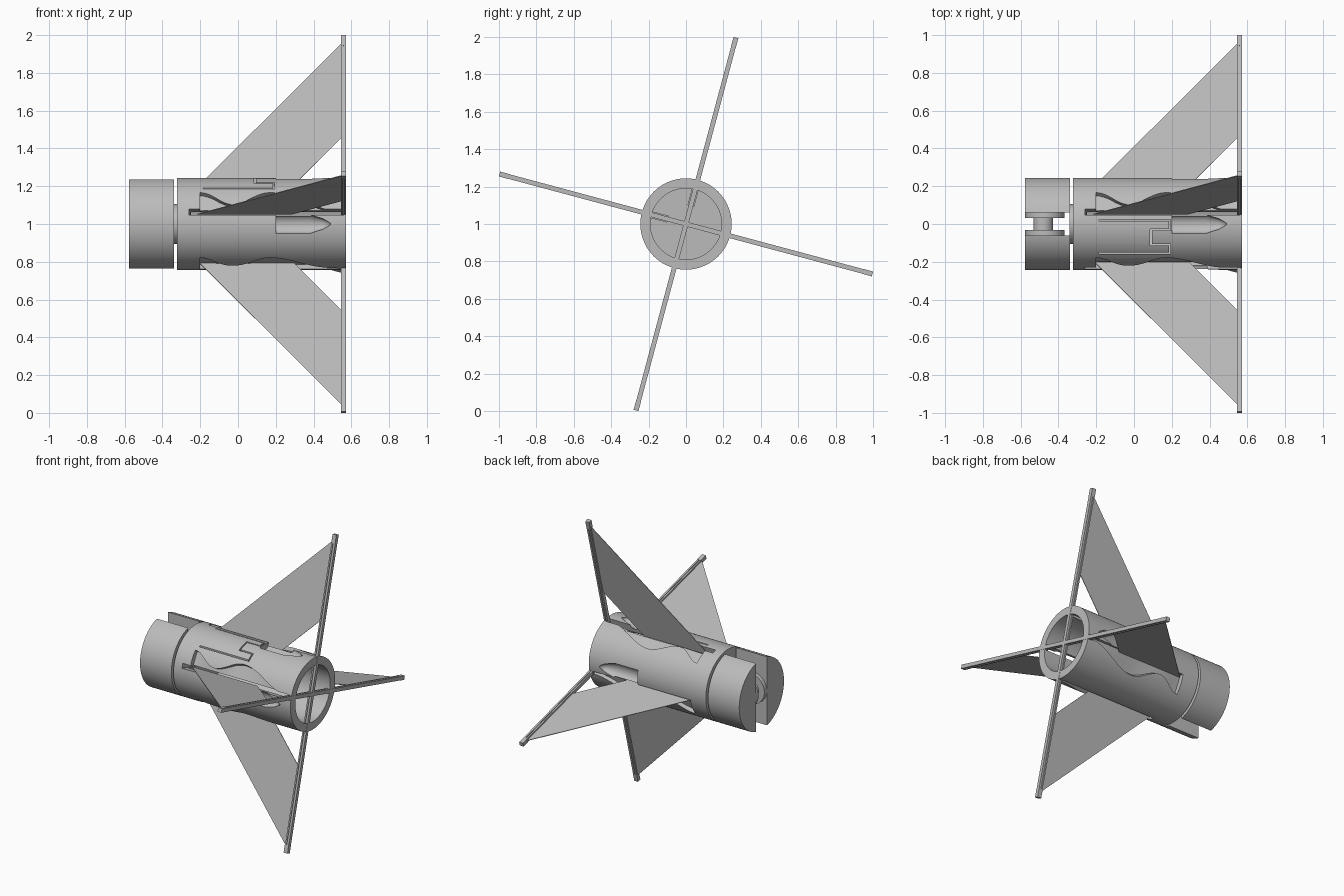
import bpy, bmesh, math
from mathutils import Matrix, Vector

cube = bpy.data.objects.get("Cube")
if cube:
    bpy.data.objects.remove(cube)

GREY = (0.5, 0.5, 0.5, 1)
grey = bpy.data.materials.new("plain grey")
grey.use_nodes = True
grey.diffuse_color = GREY
grey.node_tree.nodes["Principled BSDF"].inputs["Base Color"].default_value = GREY

CENTRE = Matrix.Translation((0, 0, 1))
ALONG_X = Matrix.Rotation(math.pi / 2, 4, 'Y')
ALONG_Y = Matrix.Rotation(math.pi / 2, 4, 'X')
R = 0.244


def around(deg):
    """Frame whose local z points outward from the body axis at this angle."""
    return CENTRE @ Matrix.Rotation(math.radians(deg - 90), 4, 'X')


def finish(bm, name, frame=CENTRE):
    bm.transform(frame)
    bmesh.ops.recalc_face_normals(bm, faces=bm.faces[:])
    mesh = bpy.data.meshes.new(name)
    bm.to_mesh(mesh)
    bm.free()
    ob = bpy.data.objects.new(name, mesh)
    bpy.context.collection.objects.link(ob)
    mesh.materials.append(grey)
    return ob


def activate(ob):
    bpy.ops.object.select_all(action='DESELECT')
    ob.select_set(True)
    bpy.context.view_layer.objects.active = ob


def smooth(ob):
    activate(ob)
    bpy.ops.object.shade_smooth_by_angle(angle=math.radians(30))
    return ob


def box(name, lo, hi, frame=CENTRE):
    bm = bmesh.new()
    bmesh.ops.create_cube(bm, size=1)
    lo, hi = Vector(lo), Vector(hi)
    for v in bm.verts:
        v.co = Vector([(a + b) / 2 + c * (b - a) for a, b, c in zip(lo, hi, v.co)])
    return finish(bm, name, frame)


def cylinder(bm, radius, start, end, axis, offset=(0, 0, 0), sides=96):
    place = Matrix.Translation(offset) @ axis @ Matrix.Translation((0, 0, (start + end) / 2))
    bmesh.ops.create_cone(bm, cap_ends=True, segments=sides, radius1=radius,
                          radius2=radius, depth=abs(end - start), matrix=place)


def lathe(profile, steps, frame, name):
    """Closed solid spun about the x axis from (x, radius) points."""
    bm = bmesh.new()
    verts = [bm.verts.new((x, 0, r)) for x, r in profile]
    edges = [bm.edges.new(p) for p in zip(verts, verts[1:])]
    bmesh.ops.spin(bm, geom=verts + edges, axis=(1, 0, 0), cent=(0, 0, 0),
                   angle=2 * math.pi, steps=steps)
    bmesh.ops.remove_doubles(bm, verts=bm.verts[:], dist=0.0001)
    return finish(bm, name, frame)


def prism(name, outline, half, frame):
    """Extrude an (x, radius) outline sideways."""
    bm = bmesh.new()
    face = bm.faces.new([bm.verts.new((x, -half, r)) for x, r in outline])
    new = bmesh.ops.extrude_face_region(bm, geom=[face])["geom"]
    moved = [g for g in new if isinstance(g, bmesh.types.BMVert)]
    bmesh.ops.translate(bm, verts=moved, vec=(0, 2 * half, 0))
    return finish(bm, name, frame)


def cut(target, cutter):
    cutter.hide_render = True
    mod = target.modifiers.new("cut", 'BOOLEAN')
    mod.operation, mod.solver, mod.object = 'DIFFERENCE', 'EXACT', cutter
    activate(target)
    bpy.ops.object.modifier_apply(modifier=mod.name)
    bpy.data.objects.remove(cutter)


WAVE = [(-0.2, 28), (-0.03, 10), (0.17, 28), (0.54, 1)]


def wave_angle(x):
    for (x0, a0), (x1, a1) in zip(WAVE, WAVE[1:]):
        if x <= x1:
            t = (1 - math.cos(math.pi * (x - x0) / (x1 - x0))) / 2
            return math.radians(a0 + (a1 - a0) * t)
    return math.radians(WAVE[-1][1])


def wave_pocket(frame):
    """Shallow pocket between a fin slot and a wavy edge."""
    bm = bmesh.new()
    rows, n = [], 36
    for i in range(n + 1):
        x = -0.2 + 0.74 * i / n
        pts = [(r, a) for r, a in ((0.218, -0.06), (0.218, wave_angle(x)),
                                   (0.27, wave_angle(x)), (0.27, -0.06))]
        rows.append([bm.verts.new((x, r * math.sin(a), r * math.cos(a))) for r, a in pts])
    for a, b in zip(rows, rows[1:]):
        for k in range(4):
            j = (k + 1) % 4
            bm.faces.new((a[k], a[j], b[j], b[k]))
    bm.faces.new(rows[0])
    bm.faces.new(rows[-1])
    return finish(bm, "pocket_cutter", frame)


# Hollow body tube
body = lathe([(-0.322, 0), (-0.322, R), (0.571, R), (0.571, 0.19), (-0.25, 0.19), (-0.25, 0)],
             96, CENTRE, "body_tube")

FINS = (75, 165, 255, 345)
for deg in FINS:
    cut(body, wave_pocket(around(deg)))
    cut(body, box("slot_cutter", (-0.26, -0.016, 0.1), (0.56, 0.016, 0.3), around(deg)))

# Pointed grooves on the four sides
for deg in (0, 90, 180, 270):
    groove = lathe([(0.2, 0), (0.2, 0.05), (0.38, 0.05), (0.45, 0.028), (0.5, 0)], 24,
                   around(deg) @ Matrix.Translation((0, 0, 0.24)) @ Matrix.Diagonal((1, 1, 0.8, 1)),
                   "groove_cutter")
    cut(body, groove)

# Thin slits outlining a latch flap above and below
FLAP = [(-0.18, 0.02), (0.19, 0.02), (0.19, -0.03), (0.09, -0.03),
        (0.09, -0.11), (0.19, -0.11), (0.19, -0.155), (-0.18, -0.155)]
for deg in (90, 270):
    for (xa, ya), (xb, yb) in zip(FLAP, FLAP[1:]):
        w = 0.004
        cut(body, box("slit_cutter", (min(xa, xb) - w, min(ya, yb) - w, 0.1),
                      (max(xa, xb) + w, max(ya, yb) + w, 0.3), around(deg)))
smooth(body)

# Neck joining body and split cap
bm = bmesh.new()
cylinder(bm, 0.105, -0.342, -0.315, ALONG_X)
smooth(finish(bm, "neck"))

# Split cap halves with round bosses
for side, name in ((1, "back"), (-1, "front")):
    bm = bmesh.new()
    cylinder(bm, R, -0.577, -0.338, ALONG_X)
    geom = bm.verts[:] + bm.edges[:] + bm.faces[:]
    bmesh.ops.bisect_plane(bm, geom=geom, plane_co=(0, 0.06 * side, 0),
                           plane_no=(0, side, 0), clear_inner=True)
    bmesh.ops.holes_fill(bm, edges=[e for e in bm.edges if e.is_boundary])
    smooth(finish(bm, name + "_cap_half"))
    bm = bmesh.new()
    cylinder(bm, 0.104, -0.032 * side, -0.065 * side, ALONG_Y, (-0.472, 0, 0), 48)
    smooth(finish(bm, name + "_cap_boss"))

bm = bmesh.new()
cylinder(bm, 0.052, -0.04, 0.04, ALONG_Y, (-0.48, 0, 0), 32)
smooth(finish(bm, "hinge_pin"))

# Swept fins, each on a grooved spar with a tip clamp
for i, deg in enumerate(FINS, 1):
    frame = around(deg)
    prism(f"fin_sheet_{i}", [(-0.217, 0.2), (0.55, 0.993), (0.55, 0.475), (0.283, 0.2)], 0.002, frame)
    box(f"fin_spar_{i}", (0.56, -0.0125, 0), (0.573, 0.0125, 1.03), frame)
    box(f"fin_spar_web_{i}", (0.553, -0.007, 0), (0.562, 0.007, 1.03), frame)
    box(f"fin_spar_rail_{i}", (0.545, -0.0125, 0), (0.555, 0.0125, 1.03), frame)
    box(f"fin_tip_clamp_{i}", (0.544, -0.0135, 0.975), (0.573, 0.0135, 1.032), frame)
